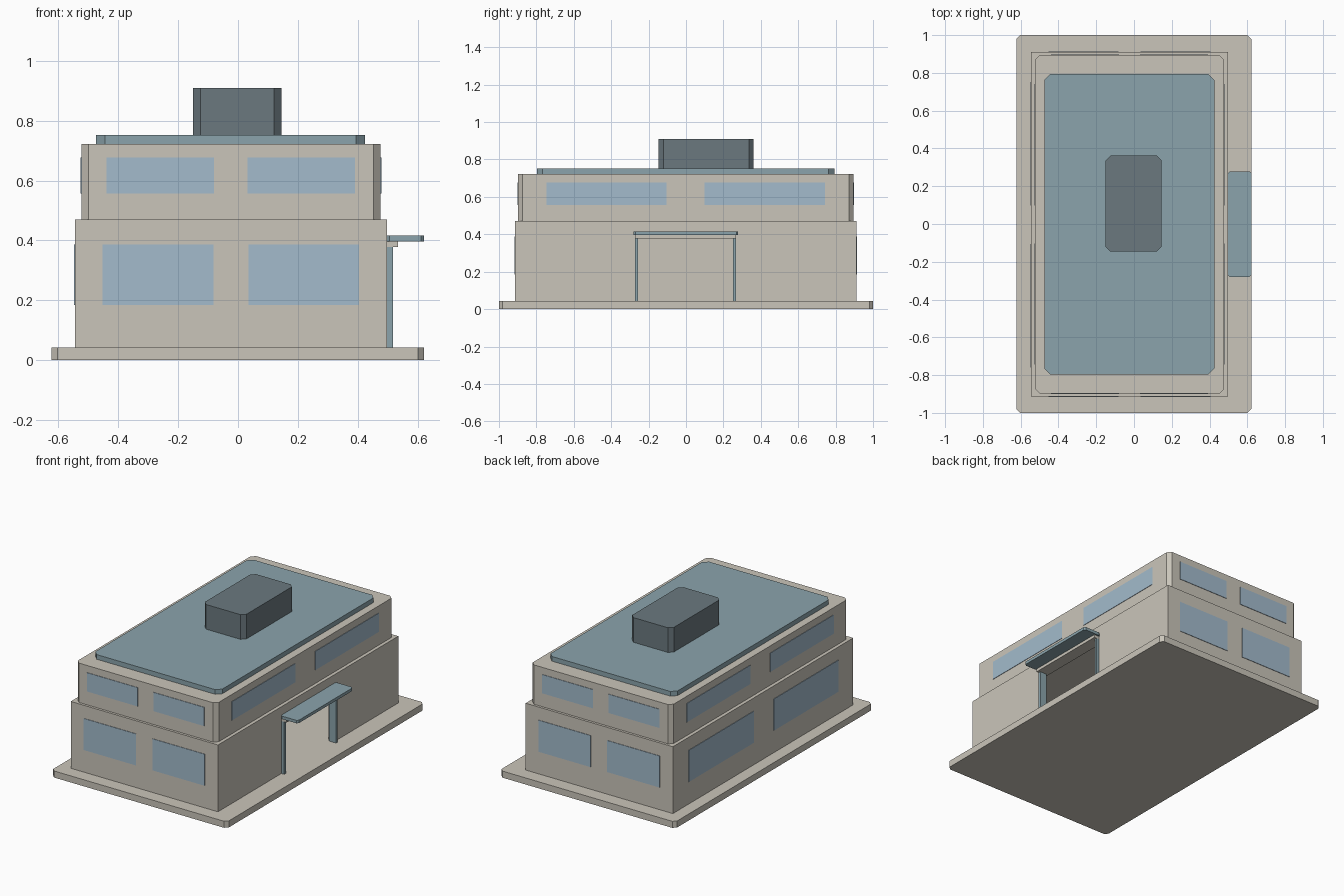
import bpy
import bmesh

cube = bpy.data.objects.get("Cube")
if cube:
    bpy.data.objects.remove(cube, do_unlink=True)


def linear(c):
    c /= 255
    return c / 12.92 if c <= 0.04045 else ((c + 0.055) / 1.055) ** 2.4


def material(name, r, g, b):
    m = bpy.data.materials.new(name)
    m.use_nodes = True
    colour = (linear(r), linear(g), linear(b), 1)
    m.diffuse_color = colour
    m.node_tree.nodes["Principled BSDF"].inputs["Base Color"].default_value = colour
    return m


stone = material("warm stone", 202, 197, 186)
teal = material("roof teal", 139, 164, 172)
slate = material("dark slate", 107, 121, 127)
glass = material("pale blue glass", 163, 187, 204)


def block(name, mat, xs, ys, zs, chamfer=0):
    """Box between two corners, with optional chamfered upright edges."""
    bm = bmesh.new()
    bmesh.ops.create_cube(bm, size=1)
    for v in bm.verts:
        for axis, (lo, hi) in enumerate((xs, ys, zs)):
            v.co[axis] = lo if v.co[axis] < 0 else hi
    if chamfer:
        upright = [e for e in bm.edges
                   if abs(e.verts[0].co.z - e.verts[1].co.z) > 1e-5]
        bmesh.ops.bevel(bm, geom=upright, offset=chamfer, segments=1, affect='EDGES')
    bmesh.ops.recalc_face_normals(bm, faces=bm.faces)
    mesh = bpy.data.meshes.new(name)
    bm.to_mesh(mesh)
    bm.free()
    mesh.materials.append(mat)
    ob = bpy.data.objects.new(name, mesh)
    bpy.context.collection.objects.link(ob)
    return ob


def carve(target, cutter):
    mod = target.modifiers.new(cutter.name, 'BOOLEAN')
    mod.operation = 'DIFFERENCE'
    mod.solver = 'EXACT'
    mod.object = cutter
    cutter.hide_render = True
    cutter.hide_viewport = True
    cutter.display_type = 'WIRE'


# Stepped building volumes
block("base_slab", stone, (-0.623, 0.621), (-1, 1), (0, 0.042), 0.02)
ground_floor = block("ground_floor", stone, (-0.545, 0.498), (-0.914, 0.911), (0.042, 0.47))
block("upper_floor", stone, (-0.523, 0.476), (-0.898, 0.895), (0.47, 0.722), 0.024)
block("roof_panel", teal, (-0.474, 0.425), (-0.796, 0.793), (0.722, 0.752), 0.03)
block("roof_unit", slate, (-0.15, 0.145), (-0.146, 0.362), (0.752, 0.91), 0.025)

# Hollow ground floor with a doorway on the left side
carve(ground_floor, block("room_cutter", stone, (-0.5, 0.455), (-0.87, 0.868), (0.03, 0.44)))
carve(ground_floor, block("door_cutter", stone, (0.4, 0.6), (-0.272, 0.268), (0.03, 0.396)))

# Doorway frame and canopy
for name, y in (("door_post_right", -0.272), ("door_post_left", 0.252)):
    block(name, teal, (0.47, 0.518), (y, y + 0.016), (0.042, 0.378))
block("door_lintel", stone, (0.456, 0.535), (-0.272, 0.268), (0.378, 0.397))
block("door_canopy", teal, (0.497, 0.621), (-0.281, 0.279), (0.397, 0.416), 0.01)

# Windows as thin plates, paired on each wall
T = 0.003
upper, lower = (0.557, 0.677), (0.185, 0.387)
for i, (up, low) in enumerate((((-0.44, -0.08), (-0.452, -0.082)),
                               ((0.031, 0.391), (0.035, 0.405)))):
    block(f"front_upper_window_{i}", glass, up, (-0.898 - T, -0.898 + T), upper)
    block(f"back_upper_window_{i}", glass, up, (0.895 - T, 0.895 + T), upper)
    block(f"front_lower_window_{i}", glass, low, (-0.914 - T, -0.914 + T), lower)
    block(f"back_lower_window_{i}", glass, low, (0.911 - T, 0.911 + T), lower)
for i, (up, low) in enumerate((((-0.745, -0.103), (-0.76, -0.106)),
                               ((0.099, 0.742), (0.097, 0.753)))):
    block(f"left_upper_window_{i}", glass, (0.476 - T, 0.476 + T), up, upper)
    block(f"right_upper_window_{i}", glass, (-0.523 - T, -0.523 + T), up, upper)
    block(f"right_lower_window_{i}", glass, (-0.545 - T, -0.545 + T), low, lower)
